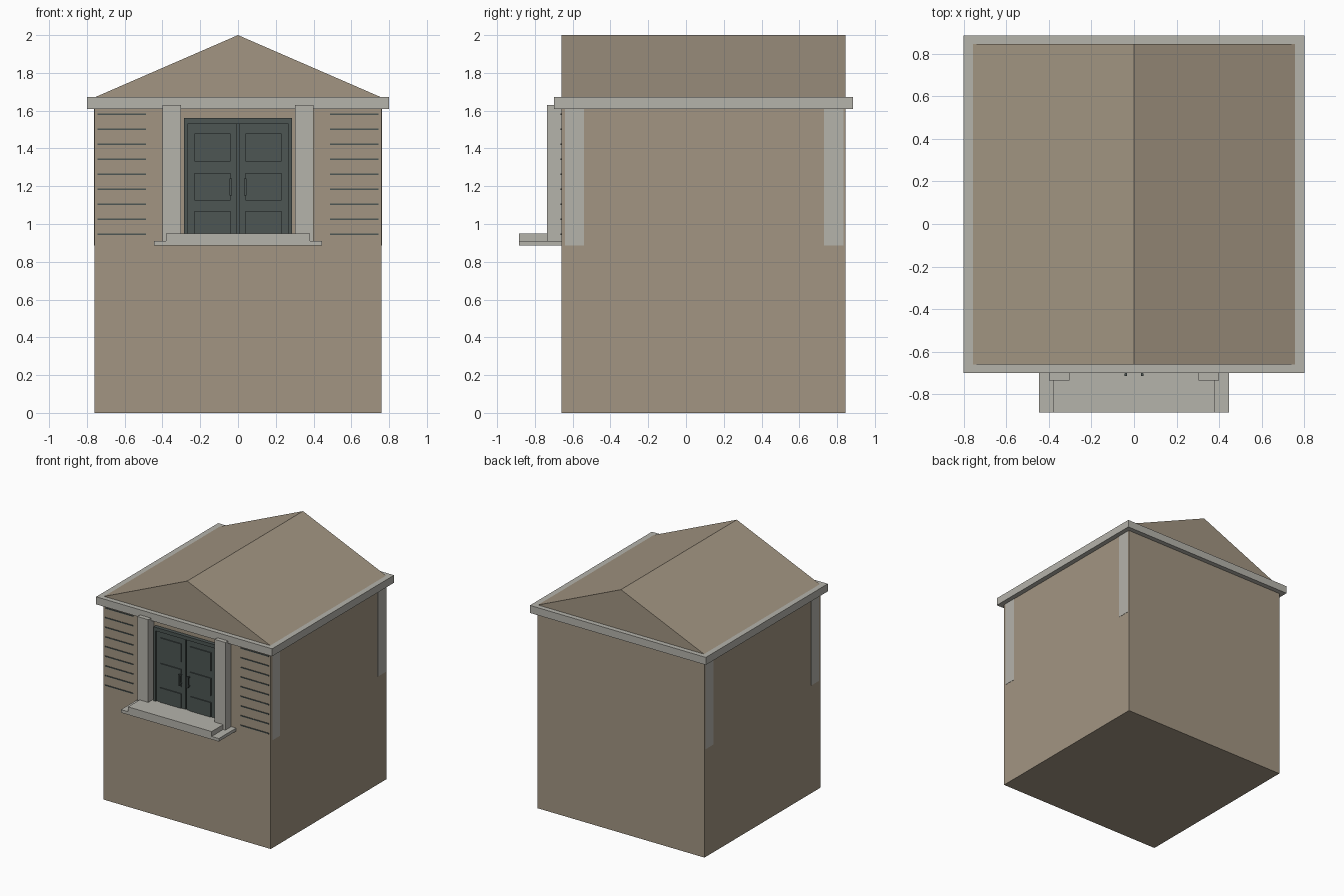
import bpy, bmesh

if "Cube" in bpy.data.objects:
    bpy.data.objects.remove(bpy.data.objects["Cube"])

def material(name, r, g, b):
    m = bpy.data.materials.new(name)
    lin = [((c / 255 + 0.055) / 1.055) ** 2.4 for c in (r, g, b)]
    m.diffuse_color = (*lin, 1)
    m.use_nodes = True
    m.node_tree.nodes["Principled BSDF"].inputs["Base Color"].default_value = m.diffuse_color
    return m

WALL = material("tan wall", 162, 149, 130)
TRIM = material("pale stone trim", 181, 179, 171)
DOOR = material("dark slate door", 77, 86, 84)

def finish(name, bm, mat):
    bmesh.ops.recalc_face_normals(bm, faces=bm.faces)
    me = bpy.data.meshes.new(name)
    bm.to_mesh(me)
    bm.free()
    me.materials.append(mat)
    ob = bpy.data.objects.new(name, me)
    bpy.context.collection.objects.link(ob)
    return ob

def box(name, x, y, z, mat):
    """Box from (min, max) ranges on each axis."""
    bm = bmesh.new()
    bmesh.ops.create_cube(bm, size=1)
    for v in bm.verts:
        v.co = [r[0] if c < 0 else r[1] for c, r in zip(v.co, (x, y, z))]
    return finish(name, bm, mat)

def pair(name, x, y, z, mat):
    """The same box on both sides of x = 0."""
    box(name + "_right", x, y, z, mat)
    box(name + "_left", (-x[1], -x[0]), y, z, mat)

# Main volumes
F, B, W = -0.66, 0.845, 0.76
box("lower_block", (-W, W), (F, B), (0, 0.885), WALL)
box("upper_walls", (-W, W), (F, B), (0.885, 1.61), WALL)
box("cornice", (-0.80, 0.80), (-0.70, 0.885), (1.61, 1.672), TRIM)

# Gabled roof: triangle swept front to back
bm = bmesh.new()
tri = bm.faces.new([bm.verts.new(p) for p in ((-W, F, 1.67), (W, F, 1.67), (0, F, 2.0))])
swept = bmesh.ops.extrude_face_region(bm, geom=[tri], use_keep_orig=True)
bmesh.ops.translate(bm, vec=(0, B - F, 0),
                    verts=[g for g in swept["geom"] if isinstance(g, bmesh.types.BMVert)])
finish("gable_roof", bm, WALL)

# Corner strips on the side walls
pair("front_corner_strip", (0.74, W + 0.002), (-0.64, -0.54), (0.887, 1.61), TRIM)
pair("back_corner_strip", (0.74, W + 0.002), (0.73, 0.835), (0.887, 1.61), TRIM)

# Entrance steps and columns
box("lower_step", (-0.445, 0.445), (-0.885, F), (0.885, 0.91), TRIM)
box("upper_step", (-0.38, 0.38), (-0.885, F), (0.91, 0.95), TRIM)
pair("column", (0.302, 0.40), (-0.735, F), (0.91, 1.63), TRIM)

# Door frame, leaves, raised panels and handles
pair("door_jamb", (0.268, 0.285), (-0.69, F), (0.95, 1.56), DOOR)
box("door_head", (-0.268, 0.268), (-0.69, F), (1.53, 1.56), DOOR)
box("door_backing", (-0.268, 0.268), (-0.664, F), (0.95, 1.53), DOOR)
pair("door_leaf", (0.004, 0.268), (-0.676, F), (0.95, 1.53), DOOR)
for i, z in enumerate(((0.951, 1.07), (1.125, 1.27), (1.33, 1.48))):
    pair(f"door_panel_{i}", (0.04, 0.23), (-0.684, -0.67), z, DOOR)
pair("door_handle", (0.032, 0.044), (-0.714, -0.702), (1.15, 1.24), DOOR)
for i, z in enumerate((1.155, 1.225)):
    pair(f"handle_mount_{i}", (0.034, 0.042), (-0.704, -0.68), (z, z + 0.01), DOOR)

# Dark siding lines beside the entrance
for i in range(9):
    z = 0.945 + i * 0.0794
    pair(f"siding_line_{i}", (0.487, 0.745), (F - 0.005, F), (z - 0.004, z + 0.004), DOOR)
